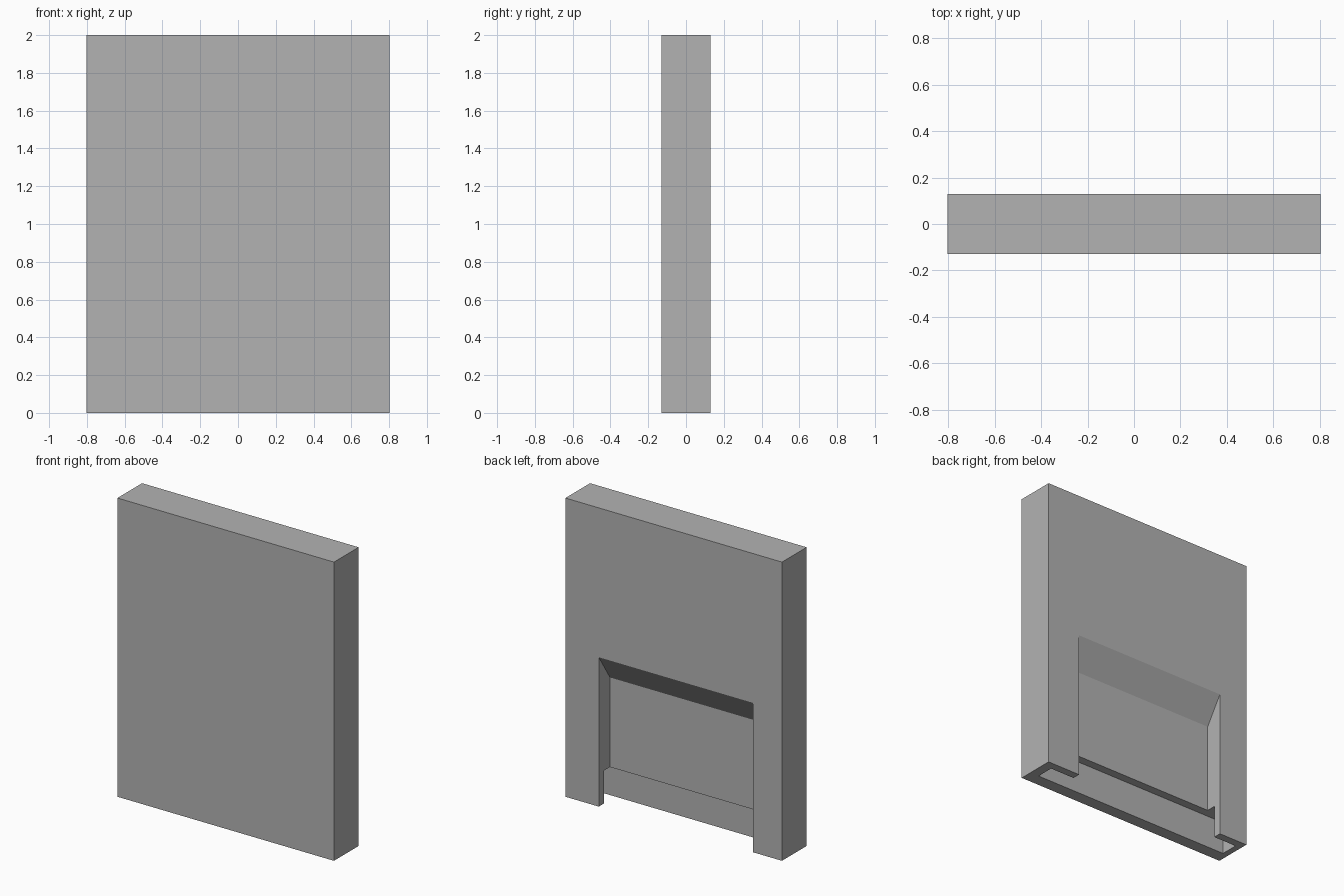
import bpy
import bmesh

cube = bpy.data.objects.get("Cube")
if cube:
    bpy.data.objects.remove(cube, do_unlink=True)

WIDTH, DEPTH, HEIGHT = 1.604, 0.26, 2.0
BACK = DEPTH / 2
PANEL_Y = 0.012      # recessed panel plane
SLOT_TOP = 0.22      # ceiling of the bottom slot


def prism(name, x0, x1, profile):
    """Extrude a (y, z) profile along x from x0 to x1."""
    bm = bmesh.new()
    face = bm.faces.new([bm.verts.new((x0, y, z)) for y, z in profile])
    side = bmesh.ops.extrude_face_region(bm, geom=[face])["geom"]
    verts = [v for v in side if isinstance(v, bmesh.types.BMVert)]
    bmesh.ops.translate(bm, verts=verts, vec=(x1 - x0, 0, 0))
    bmesh.ops.recalc_face_normals(bm, faces=bm.faces)
    mesh = bpy.data.meshes.new(name)
    bm.to_mesh(mesh)
    bm.free()
    obj = bpy.data.objects.new(name, mesh)
    bpy.context.collection.objects.link(obj)
    return obj


def rect(y0, y1, z0, z1):
    return [(y0, z0), (y1, z0), (y1, z1), (y0, z1)]


def cut(target, cutter):
    """Subtract the cutter from the target and discard it."""
    cutter.hide_render = True
    mod = target.modifiers.new("cut", "BOOLEAN")
    mod.operation = "DIFFERENCE"
    mod.solver = "EXACT"
    mod.object = cutter
    bpy.context.view_layer.objects.active = target
    bpy.ops.object.modifier_apply(modifier=mod.name)
    bpy.data.objects.remove(cutter, do_unlink=True)


# Upright slab
slab = prism("slab", -WIDTH / 2, WIDTH / 2, rect(-BACK, BACK, 0, HEIGHT))
grey = bpy.data.materials.new("plain_grey")
grey.use_nodes = True
grey.diffuse_color = (0.45, 0.45, 0.45, 1)
grey.node_tree.nodes["Principled BSDF"].inputs["Base Color"].default_value = grey.diffuse_color
slab.data.materials.append(grey)

# Back recess with a sloping top, open at the bottom
outer, slope = BACK + 0.1, 0.18 / (BACK - PANEL_Y)
recess = [(PANEL_Y, -0.1), (outer, -0.1), (outer, 1 + 0.1 * slope), (PANEL_Y, 0.82)]
cut(slab, prism("recess_cutter", -0.588, 0.555, recess))

# Wide slot in the underside, behind the two back lips
cut(slab, prism("slot_cutter", -0.76, 0.737, rect(-0.045, 0.076, -0.1, SLOT_TOP)))
